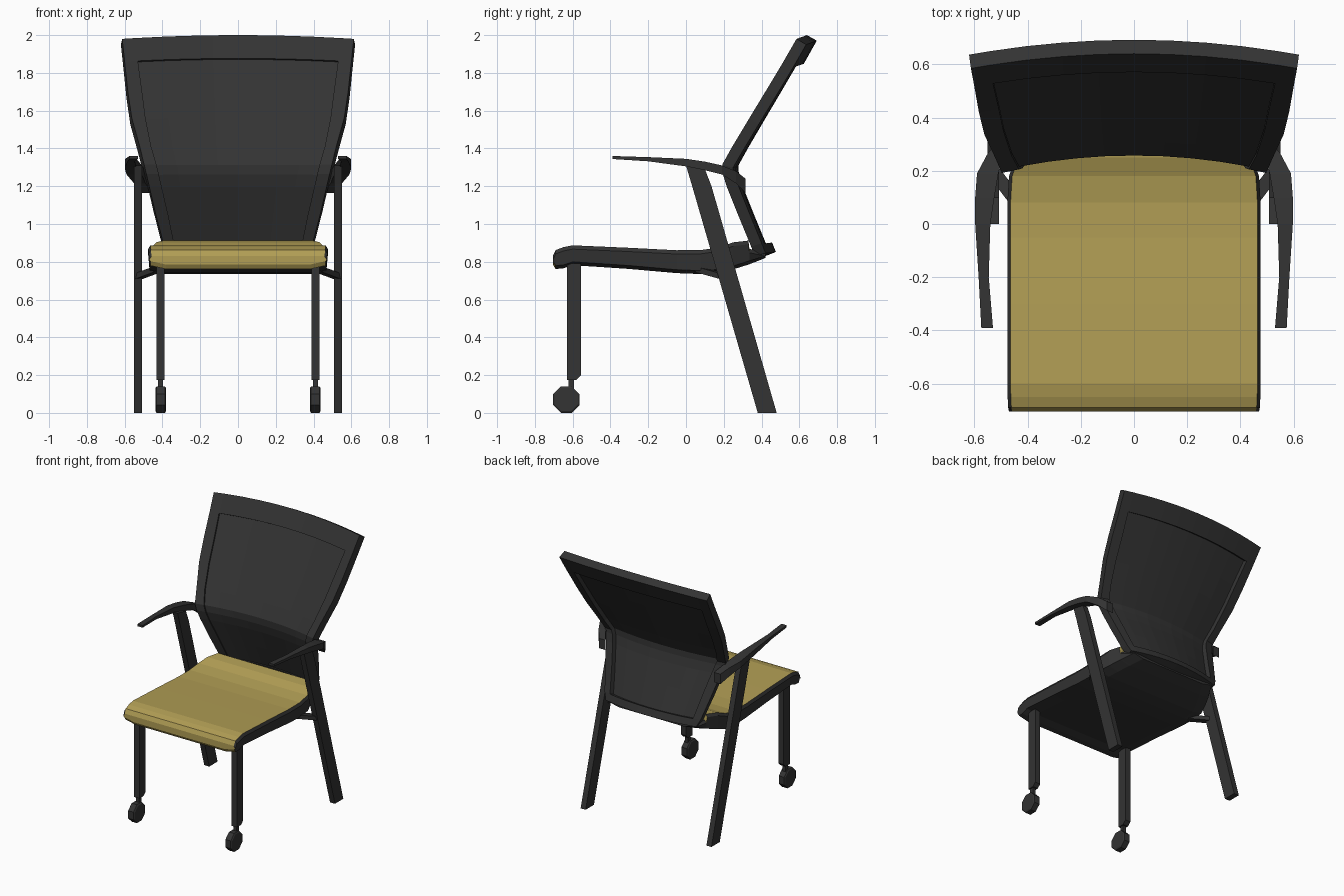
import bpy, bmesh, math
from mathutils import Vector

if "Cube" in bpy.data.objects:
    bpy.data.objects.remove(bpy.data.objects["Cube"])


def material(name, rgb):
    m = bpy.data.materials.new(name)
    m.diffuse_color = (*rgb, 1)
    m.use_nodes = True
    m.node_tree.nodes["Principled BSDF"].inputs["Base Color"].default_value = m.diffuse_color
    return m


DARK = material("charcoal", (0.033, 0.033, 0.033))
YELLOW = material("mustard fabric", (0.44, 0.34, 0.09))


def finish(name, bm, mirror=False, mats=(DARK,)):
    bm.normal_update()
    me = bpy.data.meshes.new(name)
    bm.to_mesh(me)
    bm.free()
    ob = bpy.data.objects.new(name, me)
    bpy.context.collection.objects.link(ob)
    for m in mats:
        me.materials.append(m)
    if mirror:
        ob.modifiers.new("mirror", 'MIRROR')
    return ob


def loft(rings):
    """Skin a row of equal-length point rings and cap both ends."""
    bm = bmesh.new()
    vs = [[bm.verts.new(p) for p in r] for r in rings]
    n = len(vs[0])
    for a, b in zip(vs, vs[1:]):
        for i in range(n):
            j = (i + 1) % n
            bm.faces.new((a[i], a[j], b[j], b[i]))
    bm.faces.new(vs[0])
    bm.faces.new(vs[-1])
    bmesh.ops.recalc_face_normals(bm, faces=bm.faces)
    return bm


def prism(x0, x1, profile):
    """Extrude a y-z profile along x."""
    return loft([[(x, y, z) for y, z in profile] for x in (x0, x1)])


# Seat: cushion and shell in one loft (y, top z, bottom z, half width)
stations = [(-.705, .83, .785, .47), (-.69, .862, .762, .473), (-.65, .877, .765, .475),
            (-.60, .887, .782, .476), (-.3, .874, .762, .476), (-.05, .861, .74, .476),
            (.08, .862, .735, .476), (.18, .877, .742, .47), (.25, .903, .76, .445),
            (.33, .912, .785, .41), (.336, .868, .787, .405), (.42, .85, .82, .36)]
rings = []
for y, t, b, w in stations:
    half = [(w - .012, t), (w, t - .02), (w - .008, b + .018), (w - .09, b)]
    rings.append([(x, y, z) for x, z in half] + [(-x, y, z) for x, z in reversed(half)])
bm = loft(rings)
bm.normal_update()
for f in bm.faces:
    c = f.calc_center_median()
    if abs(f.normal.x) < .3 and f.normal.z > -.6 and c.y < .34:
        f.material_index = 1
seat = finish("seat", bm, mats=(DARK, YELLOW))

# Backrest rows along the side edge: (y, z, half width, inner half width)
rows = [(.365, .83, .365, .315), (.345, .88, .39, .335), (.275, 1.05, .435, .37),
        (.215, 1.2, .47, .405), (.195, 1.265, .485, .42), (.192, 1.315, .497, .432),
        (.245, 1.41, .52, .46), (.335, 1.56, .562, .49), (.42, 1.7, .583, .508),
        (.516, 1.86, .6, .53), (.585, 1.98, .613, .54)]


def back_grid(name, inner, setback, thick):
    """Curved sheet: either the outer rim cells or the inner panel cells."""
    bm = bmesh.new()
    grid = []
    for y, z, w, k in rows:
        xs = [-w, -k, -k * .75, -k * .5, -k * .25, 0, k * .25, k * .5, k * .75, k, w]
        lift = .02 * max(0, (z - 1.2) / .78)
        grid.append([bm.verts.new((x, y + setback * .86 + .055 * (1 - (x / w) ** 2),
                                   z - setback * .4 + lift * (1 - (x / w) ** 2))) for x in xs])
    for r in range(len(rows) - 1):
        for c in range(10):
            is_inner = 0 < r < len(rows) - 2 and 0 < c < 9
            if is_inner == inner:
                bm.faces.new((grid[r][c], grid[r][c + 1], grid[r + 1][c + 1], grid[r + 1][c]))
    bmesh.ops.delete(bm, geom=[v for v in bm.verts if not v.link_faces], context='VERTS')
    ob = finish(name, bm)
    s = ob.modifiers.new("thickness", 'SOLIDIFY')
    s.thickness = thick
    s.offset = -1
    return ob


back_grid("back_frame", False, 0, .06)
back_grid("back_panel", True, .012, .02)

# Armrests: (y, inner x, outer x, bottom z, top z)
arm = [(-.39, .53, .574, 1.344, 1.36), (-.2, .546, .584, 1.332, 1.354),
       (0, .54, .597, 1.305, 1.345), (.1, .525, .597, 1.285, 1.33),
       (.19, .51, .59, 1.262, 1.31), (.265, .49, .55, 1.215, 1.28),
       (.315, .455, .51, 1.165, 1.24)]
finish("armrest", loft([[(a, y, b), (c, y, b), (c, y, t), (a, y, t)]
                        for y, a, c, b, t in arm]), True)

# Rear legs running from armrest to floor
finish("rear_leg", prism(.508, .55, [(.0, 1.31), (.1, 1.29), (.135, 1.2), (.48, 0),
                                     (.38, 0), (.03, 1.21)]), True)

# Struts joining seat shell and rear legs
p, q = Vector((.40, .03, .77)), Vector((.53, .2, .722))
side = Vector((.02, -.015, 0))
up = Vector((0, 0, .015))
finish("seat_strut", loft([[e - side - up, e + side - up, e + side + up, e - side + up]
                           for e in (p, q)]), True)

# Front legs with chamfered feet
finish("front_leg", prism(.388, .432, [(-.63, .79), (-.555, .79), (-.555, .2),
                                       (-.58, .175), (-.63, .175)]), True)

# Casters: stem, hood and eight-sided wheel
finish("caster_stem", prism(.397, .423, [(-.622, .2), (-.592, .2), (-.592, .09), (-.622, .09)]), True)


def octagon(r):
    return [(-.633 + r * math.cos(math.radians(22.5 + 45 * i)),
             .07 + r * math.sin(math.radians(22.5 + 45 * i))) for i in range(8)]


finish("caster_wheel", loft([[(x, y, z) for y, z in octagon(r)] for x, r in
                             ((.381, .066), (.387, .0757), (.431, .0757), (.437, .066))]), True)
